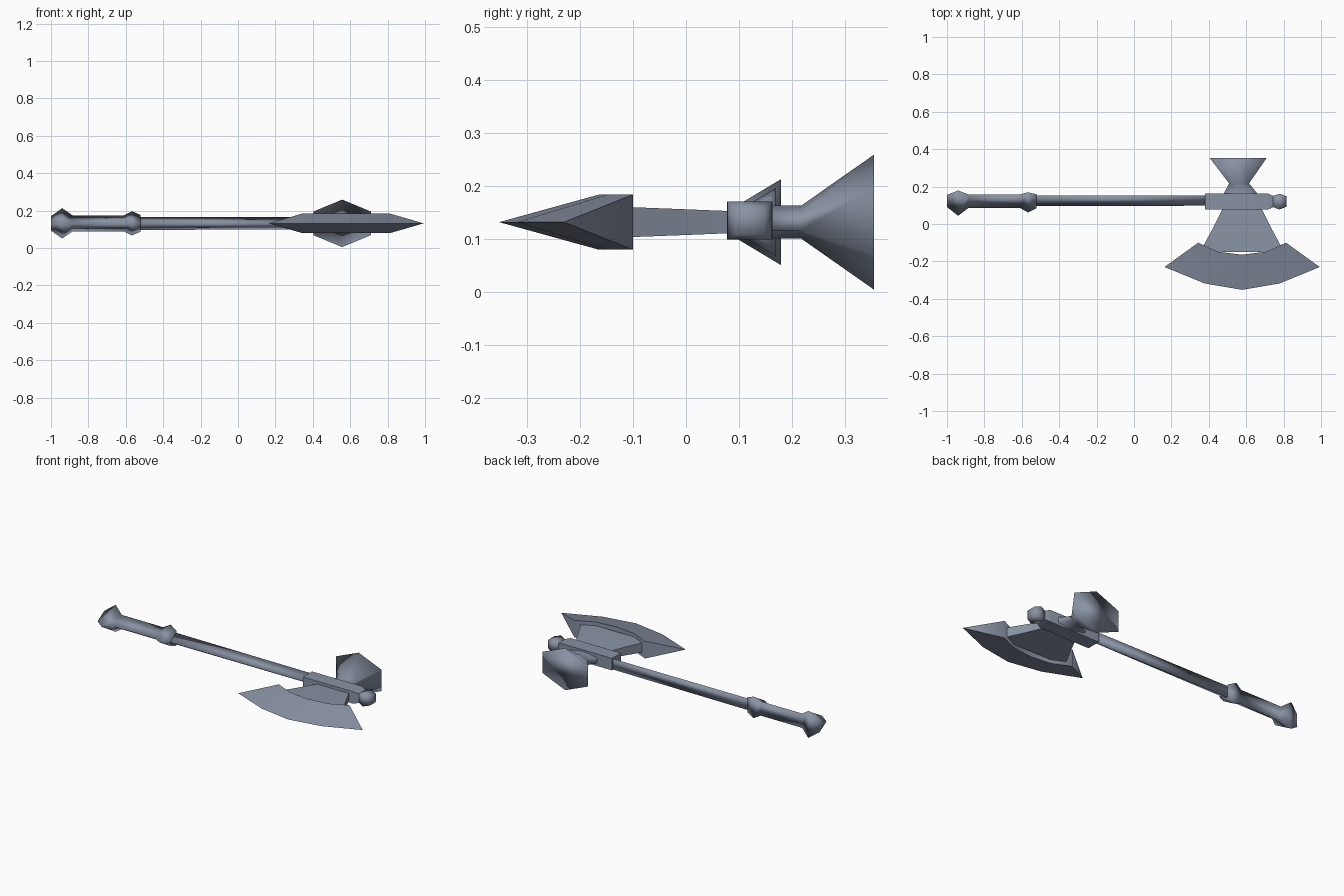
import bpy
import math
from mathutils import Vector

default = bpy.data.objects.get("Cube")
if default:
    bpy.data.objects.remove(default, do_unlink=True)

MID_Z = 0.132   # height of the centre plane
HEAD_X = 0.578  # centre of the axe head

steel = bpy.data.materials.new("blue_grey_steel")
steel.use_nodes = True
COLOUR = (0.25, 0.29, 0.37, 1)
steel.diffuse_color = COLOUR
steel.node_tree.nodes["Principled BSDF"].inputs["Base Color"].default_value = COLOUR


def make(name, verts, faces, angle=None):
    """Create a mesh object; smooth fully, or only below an angle."""
    mesh = bpy.data.meshes.new(name)
    mesh.from_pydata([tuple(v) for v in verts], [], faces)
    mesh.materials.append(steel)
    obj = bpy.data.objects.new(name, mesh)
    bpy.context.collection.objects.link(obj)
    bpy.ops.object.select_all(action="DESELECT")
    obj.select_set(True)
    bpy.context.view_layer.objects.active = obj
    bpy.ops.object.mode_set(mode="EDIT")
    bpy.ops.mesh.select_all(action="SELECT")
    bpy.ops.mesh.normals_make_consistent(inside=False)
    bpy.ops.object.mode_set(mode="OBJECT")
    if angle is None:
        bpy.ops.object.shade_smooth()
    else:
        bpy.ops.object.shade_smooth_by_angle(angle=math.radians(angle))
    return obj


def loft(name, rings, angle=None):
    """Skin a list of equal rings and cap both ends."""
    n = len(rings[0])
    verts = [v for ring in rings for v in ring]
    faces = [(r * n + i, r * n + (i + 1) % n, (r + 1) * n + (i + 1) % n, (r + 1) * n + i)
             for r in range(len(rings) - 1) for i in range(n)]
    faces += [tuple(range(n)), tuple(range(len(verts) - n, len(verts)))]
    return make(name, verts, faces, angle)


def triangle(x, radius):
    """Three-sided handle section, one corner toward the blade."""
    corners = [math.radians(a) for a in (-90, 30, 150)]
    return [Vector((x, 0.134 + radius * math.sin(a), MID_Z + 1.04 * radius * math.cos(a)))
            for a in corners]


def square(x, half_y, half_z):
    return [Vector((x, 0.12 + sy * half_y, 0.135 + sz * half_z))
            for sy, sz in ((-1, -1), (1, -1), (1, 1), (-1, 1))]


def flat_bar(y, half_x, half_z):
    return [Vector((HEAD_X + sx * half_x, y, MID_Z + sz * half_z))
            for sx, sz in ((-1, -1), (1, -1), (1, 1), (-1, 1))]


def hexagon(x, y, half_x, half_z):
    angles = [math.radians(30 + 60 * i) for i in range(6)]
    return [Vector((x + half_x * math.cos(a) / math.cos(math.pi / 6), y,
                    MID_Z + half_z * math.sin(a))) for a in angles]


# Handle: pommel, grip and collar, then the thin shaft
loft("grip", [triangle(x, r) for x, r in (
    (-1, 0.043), (-0.94, 0.09), (-0.885, 0.048),
    (-0.61, 0.048), (-0.567, 0.072), (-0.52, 0.049))])
loft("shaft", [triangle(-0.53, 0.039), triangle(0.4, 0.036)])

# Socket that holds the head, and the knob on its end
loft("head_socket", [square(0.38, 0.043, 0.036), square(0.715, 0.043, 0.036),
                     square(0.745, 0.03, 0.027)], 40)
loft("end_knob", [square(0.735, 0.027, 0.025), square(0.778, 0.042, 0.036),
                  square(0.815, 0.028, 0.026)])

# Neck that widens from the socket to the blade
loft("blade_neck", [flat_bar(0.12, 0.09, 0.019), flat_bar(0.08, 0.105, 0.021),
                    flat_bar(-0.02, 0.155, 0.025), flat_bar(-0.15, 0.225, 0.03)], 40)

# Hammer on the back: waisted, then flaring to a six-sided face
loft("hammer", [hexagon(0.572, 0.13, 0.105, 0.031), hexagon(0.57, 0.16, 0.092, 0.031),
                hexagon(0.562, 0.217, 0.053, 0.031), hexagon(0.557, 0.354, 0.153, 0.127)])

# Blade: thick inner curve above and below, thin outer edge, pointed tips
inner = [(-0.235, -0.1), (-0.13, -0.148), (0, -0.164), (0.13, -0.148), (0.235, -0.1)]
outer = [(-0.415, -0.23), (-0.2, -0.318), (0, -0.352), (0.2, -0.318), (0.415, -0.23)]
verts = [Vector((HEAD_X + x, y, MID_Z + h))
         for pts, h in ((inner, 0.052), (inner, -0.052), (outer, 0)) for x, y in pts]
faces = []
for i in range(4):
    top, low, edge = i, i + 5, i + 10
    faces += [(top, top + 1, edge + 1, edge), (low, low + 1, edge + 1, edge),
              (top, top + 1, low + 1, low)]
faces += [(0, 5, 10), (4, 9, 14)]
make("blade", verts, faces, 75)
